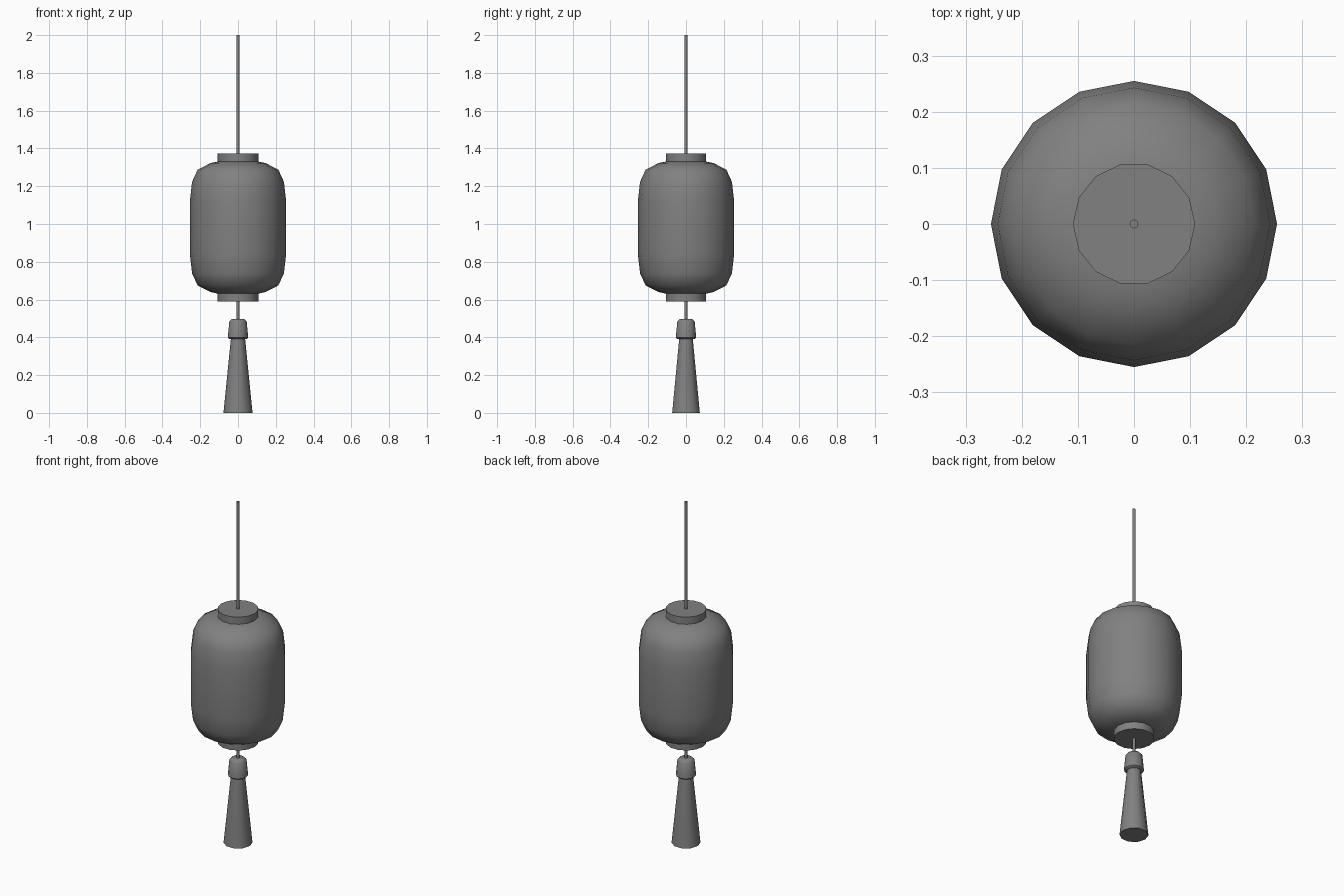
import bpy, bmesh, math

cube = bpy.data.objects.get("Cube")
if cube:
    bpy.data.objects.remove(cube)

# One plain grey for every part
grey = bpy.data.materials.new("grey")
grey.use_nodes = True
COLOUR = (0.22, 0.22, 0.22, 1)
grey.diffuse_color = COLOUR
grey.node_tree.nodes["Principled BSDF"].inputs["Base Color"].default_value = COLOUR


def lathe(name, profile, sides, angle=40):
    """Closed solid turned about z from (radius, height) points, bottom to top."""
    bm = bmesh.new()
    rings = []
    for r, z in profile:
        rings.append([bm.verts.new((r * math.cos(math.tau * i / sides),
                                    r * math.sin(math.tau * i / sides), z))
                      for i in range(sides)])
    for low, high in zip(rings, rings[1:]):
        for i in range(sides):
            j = (i + 1) % sides
            bm.faces.new((low[i], low[j], high[j], high[i]))
    bm.faces.new(rings[0][::-1])
    bm.faces.new(rings[-1])
    mesh = bpy.data.meshes.new(name)
    bm.to_mesh(mesh)
    bm.free()
    mesh.materials.append(grey)
    obj = bpy.data.objects.new(name, mesh)
    bpy.context.collection.objects.link(obj)
    bpy.ops.object.select_all(action="DESELECT")
    obj.select_set(True)
    bpy.context.view_layer.objects.active = obj
    bpy.ops.object.shade_smooth_by_angle(angle=math.radians(angle))
    return obj


# Rounded shade, mirrored about its middle height
MID = 0.981
half = [(0.255, 0.14), (0.243, 0.243), (0.214, 0.306), (0.147, 0.341), (0.1, 0.351)]
shade = [(r, MID - h) for r, h in reversed(half)] + [(r, MID + h) for r, h in half]
lathe("lantern_shade", shade, 16, 50)

# End caps
for name, side in (("top_cap", 1), ("bottom_cap", -1)):
    ends = sorted((MID + side * 0.345, MID + side * 0.391))
    lathe(name, [(0.109, z) for z in ends], 14)

# Hanging cord above and short cord below
lathe("hanging_cord", [(0.008, 1.36), (0.008, 2.0)], 8, 50)
lathe("tassel_cord", [(0.008, 0.48), (0.008, 0.6)], 8, 50)

# Tassel knot and skirt
lathe("tassel_knot", [(0.046, 0.391), (0.054, 0.398), (0.053, 0.41),
                      (0.046, 0.485), (0.033, 0.498)], 12, 50)
lathe("tassel_skirt", [(0.077, 0.0), (0.037, 0.4)], 10, 50)
